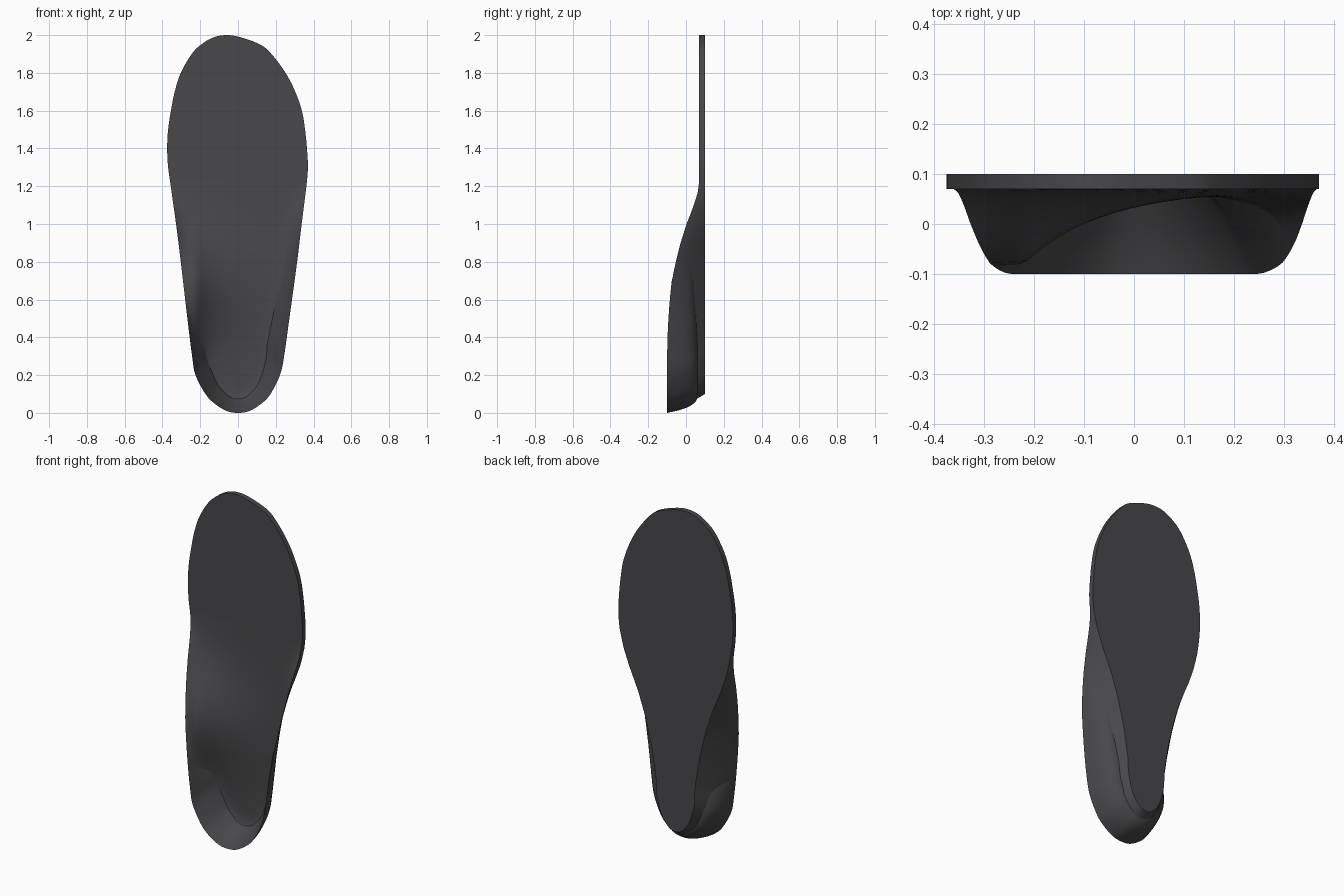
import bpy, bmesh, math
from mathutils import Vector

if "Cube" in bpy.data.objects:
    bpy.data.objects.remove(bpy.data.objects["Cube"])


def lerp_table(table, z):
    for (a, va), (b, vb) in zip(table, table[1:]):
        if z <= b:
            t = max(0, (z - a) / (b - a))
            return va + (vb - va) * t
    return table[-1][1]


# Foot outline: height, left x, right x
OUTLINE = [(.01, -.06, .06), (.05, -.125, .125), (.1, -.172, .172), (.2, -.225, .222),
           (.3, -.243, .244), (.5, -.268, .272), (.8, -.303, .313), (1.0, -.328, .337),
           (1.2, -.356, .362), (1.3, -.37, .37), (1.4, -.375, .365), (1.5, -.37, .355),
           (1.6, -.355, .338), (1.7, -.335, .303), (1.8, -.303, .252), (1.9, -.245, .177),
           (1.95, -.195, .118), (1.988, -.13, .015)]
# Rim depth and underside width ratio along the length
RIM = [(0, -.1), (.3, -.1), (.4, -.098), (.5, -.093), (.6, -.086), (.7, -.075), (.8, -.054),
       (.9, -.029), (1.0, .003), (1.1, .042), (1.17, .063), (1.23, .07), (2, .07)]
UNDER = [(0, .6), (.3, .52), (.5, .57), (.7, .66), (.85, .76), (1.0, .9), (1.1, .97),
         (1.2, 1), (2, 1)]


def closed_curve(pts, steps):
    out, n = [], len(pts)
    for i in range(n):
        p0, p1, p2, p3 = (pts[(i + k) % n] for k in (-1, 0, 1, 2))
        for s in range(steps):
            t = s / steps
            out.append(.5 * (2 * p1 + (p2 - p0) * t + (2 * p0 - 5 * p1 + 4 * p2 - p3) * t * t
                             + (3 * p1 - p0 - 3 * p2 + p3) * t ** 3))
    return out


points = [Vector((0, 0))] + [Vector((r, z)) for z, l, r in OUTLINE] + [Vector((-.06, 2))]
points += [Vector((l, z)) for z, l, r in reversed(OUTLINE)]
outline = closed_curve(points, 5)


def spine(p):
    t = min(1, max(0, p.y / 2))
    return Vector((-.06 * t * t, .25 + 1.5 * t))


def foot_surface(p, f):
    # flat bed with a raised inner arch and a cupped edge
    c = spine(p)
    q = c + (p - c) * f
    arch = min(.15, .07 * math.exp(-(q.x + .1) / .16)) * math.exp(-((q.y - .65) / .28) ** 2)
    rim = lerp_table(RIM, q.y)
    bed = max(.07 - arch, rim)
    y = bed + (lerp_table(RIM, p.y) - bed) * f ** 8
    return Vector((q.x, min(y, .07), q.y))


def outer_wall(p, v):
    c = spine(p)
    k = 1 - (1 - lerp_table(UNDER, p.y)) * v ** 1.25
    q = c + (p - c) * k
    rim = lerp_table(RIM, p.y)
    return Vector((q.x, rim + (.1 - rim) * v, q.y))


bm = bmesh.new()
rings = []
for f in (0, .12, .24, .36, .48, .58, .67, .75, .81, .86, .9, .94, .97):
    rings.append([bm.verts.new(foot_surface(p, f)) for p in outline])
for v in (0, .2, .4, .6, .8, 1):
    rings.append([bm.verts.new(outer_wall(p, v)) for p in outline])
n = len(outline)
for a, b in zip(rings, rings[1:]):
    for i in range(n):
        j = (i + 1) % n
        bm.faces.new((a[i], a[j], b[j], b[i]))

# Flat underside, bridged across the width
last = rings[-1]
half = n // 2
for i in range(half):
    j = (i + 1)
    quad = [last[i], last[j], last[(n - j) % n], last[(n - i) % n]]
    quad = list(dict.fromkeys(quad))
    if len(quad) > 2:
        bm.faces.new(quad)
bmesh.ops.remove_doubles(bm, verts=bm.verts, dist=.0005)
bmesh.ops.recalc_face_normals(bm, faces=bm.faces)

mesh = bpy.data.meshes.new("insole")
bm.to_mesh(mesh)
bm.free()
insole = bpy.data.objects.new("insole", mesh)
bpy.context.collection.objects.link(insole)
mat = bpy.data.materials.new("dark_foam")
mat.diffuse_color = (.065, .065, .07, 1)
mat.use_nodes = True
mat.node_tree.nodes["Principled BSDF"].inputs["Base Color"].default_value = mat.diffuse_color
mesh.materials.append(mat)
bpy.context.view_layer.objects.active = insole
insole.select_set(True)
bpy.ops.object.shade_smooth_by_angle(angle=math.radians(40))
